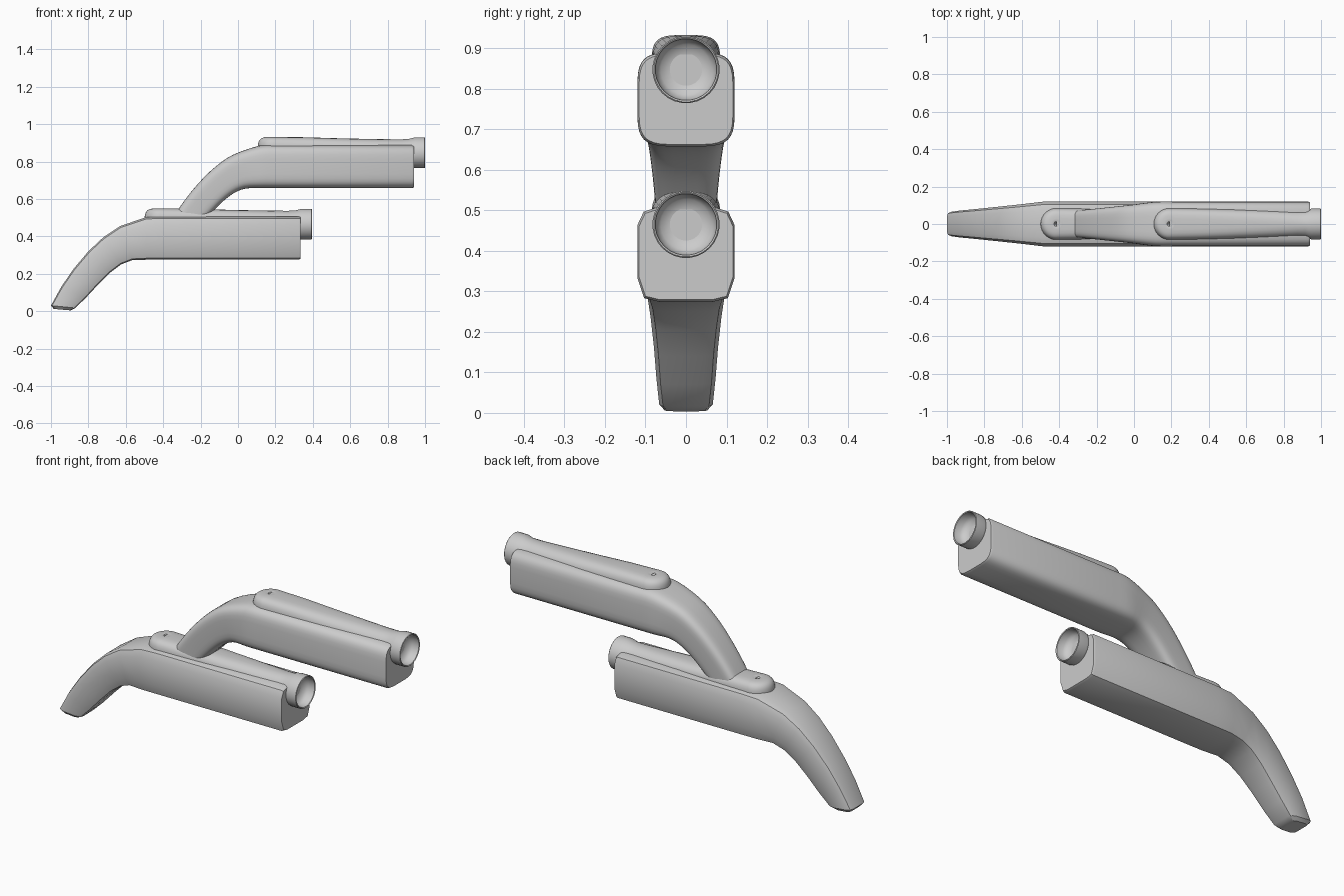
import bpy, bmesh, math
from mathutils import Vector

cube = bpy.data.objects.get("Cube")
if cube:
    bpy.data.objects.remove(cube)

grey = bpy.data.materials.new("light grey metal")
grey.use_nodes = True
colour = (0.6, 0.6, 0.6, 1)
grey.diffuse_color = colour
grey.node_tree.nodes["Principled BSDF"].inputs["Base Color"].default_value = colour


def loft(name, rings, close_start=True, close_end=True):
    """Skin a list of closed rings with quads and cap the ends."""
    bm = bmesh.new()
    loops = [[bm.verts.new(p) for p in ring] for ring in rings]
    for a, b in zip(loops, loops[1:]):
        for i in range(len(a)):
            j = (i + 1) % len(a)
            bm.faces.new((a[i], a[j], b[j], b[i]))
    if close_start:
        bm.faces.new(loops[0])
    if close_end:
        bm.faces.new(loops[-1])
    bmesh.ops.recalc_face_normals(bm, faces=bm.faces)
    mesh = bpy.data.meshes.new(name)
    bm.to_mesh(mesh)
    bm.free()
    mesh.materials.append(grey)
    obj = bpy.data.objects.new(name, mesh)
    bpy.context.collection.objects.link(obj)
    bpy.ops.object.select_all(action="DESELECT")
    obj.select_set(True)
    bpy.context.view_layer.objects.active = obj
    bpy.ops.object.shade_smooth_by_angle(angle=math.radians(32))
    return obj


def superellipse(count, power):
    points = []
    for i in range(count):
        a = 2 * math.pi * (i + 0.5) / count
        c, s = math.cos(a), math.sin(a)
        points.append((math.copysign(abs(c) ** (2 / power), c),
                       math.copysign(abs(s) ** (2 / power), s)))
    return points


# Body stations: top x, top z, bottom x, bottom z, half width
STATIONS = [(-1.0, .03, -.87, .017, .066), (-.945, .13, -.815, .07, .073),
            (-.88, .225, -.75, .14, .079), (-.80, .32, -.685, .205, .087),
            (-.72, .395, -.625, .25, .095), (-.63, .455, -.565, .273, .104),
            (-.49, .503, -.49, .275, .119), (-.40, .507, -.40, .275, .12),
            (.325, .507, .325, .275, .12)]
HALF = [(.58, -1), (.86, -.93), (1, -.5), (1, .62), (.87, .91), (.6, 1)]
FACETED = HALF + [(-u, v) for u, v in reversed(HALF)]


def resample(stations, steps):
    """Catmull-Rom smoothing between the bend stations."""
    out = []
    last = len(stations) - 2
    for i in range(last):
        p = [Vector(stations[k]) for k in (max(i - 1, 0), i, i + 1, min(i + 2, last))]
        for s in range(steps):
            t = s / steps
            out.append(0.5 * (2 * p[1] + (p[2] - p[0]) * t
                       + (2 * p[0] - 5 * p[1] + 4 * p[2] - p[3]) * t * t
                       + (3 * p[1] - p[0] - 3 * p[2] + p[3]) * t ** 3))
    return out + stations[last:]


def body(name, stations, section, dx, dz):
    tip = (-.985, .012, -.895, .004, .052)
    end = (.335, .502, .335, .28, .116)
    rings = []
    for tx, tz, bx, bz, w in [tip] + list(stations) + [end]:
        rings.append([(dx + bx + (tx - bx) * (v + 1) / 2, w * u,
                       dz + bz + (tz - bz) * (v + 1) / 2) for u, v in section])
    loft(name, rings)


def pipe(prefix, dx, dz):
    # Long raised pipe, squarish at the bend and round at the mouth
    start, axis, radius = -.415, .465, .085
    spec = [(start, .085, .085, 4), (-.25, .083, .083, 3.6), (-.05, .079, .077, 3),
            (.15, .074, .073, 2.5), (.27, .070, .072, 2.2), (.31, .073, .075, 2),
            (.335, .081, .081, 2), (.345, .083, .083, 2), (.392, .083, .083, 2),
            (.395, .080, .080, 2), (.392, .076, .076, 2), (.36, .073, .073, 2),
            (.345, .062, .062, 2), (.335, .04, .04, 2), (.332, .015, .015, 2)]
    rings = [[(dx + x, w * u, dz + axis + h * v) for u, v in superellipse(28, p)]
             for x, w, h, p in spec]
    loft(prefix + "_pipe", rings, close_start=False)

    # Rounded pipe end with a small dimple on top
    profile = [(radius, 0)]
    for i in range(1, 13):
        a = math.pi / 2 * i / 13
        profile.append((radius * math.cos(a) ** .5, radius * math.sin(a) ** .5))
    profile += [(.018, .085), (.013, .083), (.009, .075), (.004, .07)]
    rings = [[(dx + start + r * math.cos(2 * math.pi * k / 32),
               r * math.sin(2 * math.pi * k / 32), dz + axis + z) for k in range(32)]
             for r, z in profile]
    loft(prefix + "_pipe_end", rings, close_start=False)


# Lower arm is faceted, upper arm is the same shape rounded off
body("lower_body", STATIONS, FACETED, 0, 0)
pipe("lower", 0, 0)
body("upper_body", resample(STATIONS, 3), superellipse(36, 4.5), .605, .382)
pipe("upper", .605, .382)
